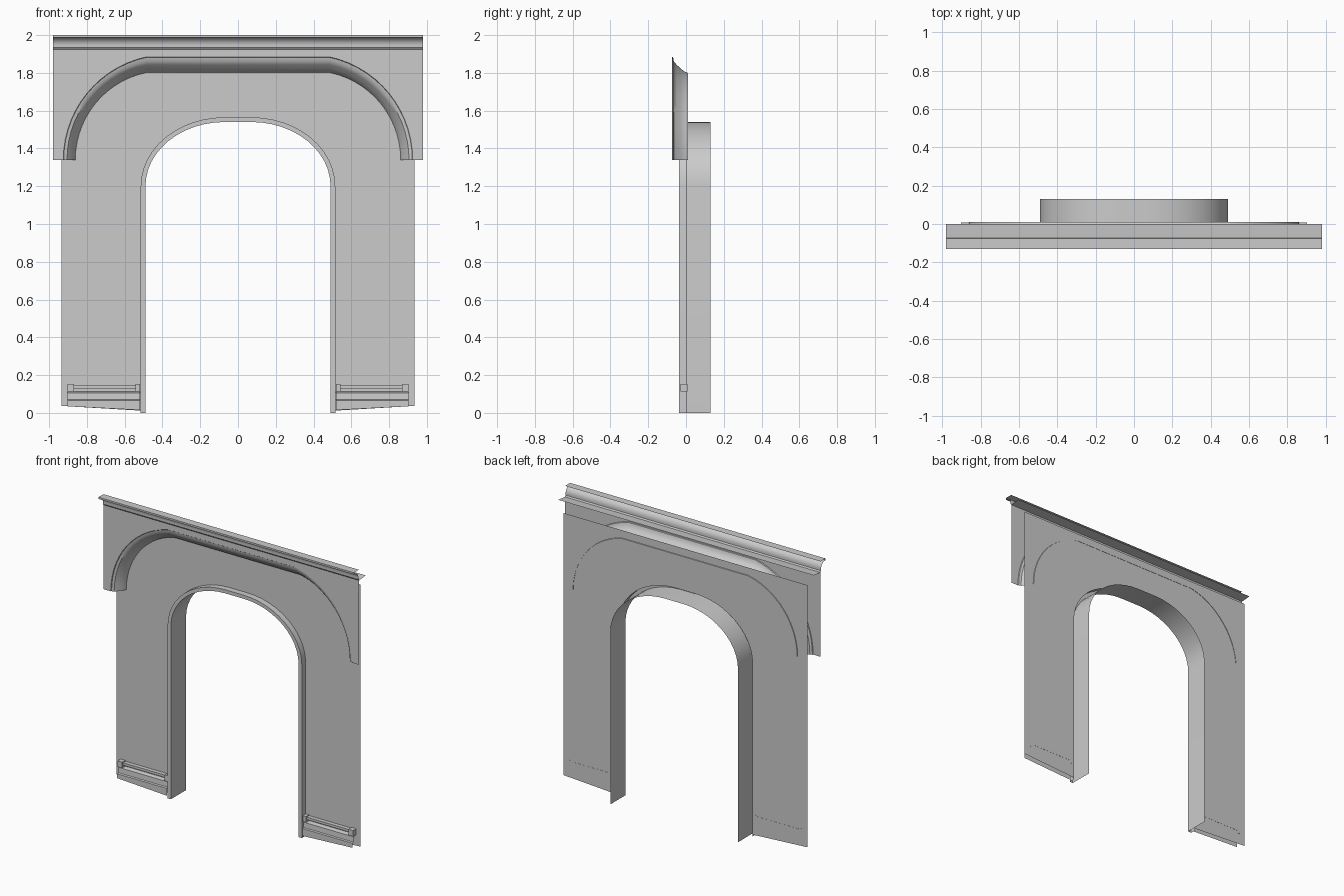
import bpy, bmesh, math

if "Cube" in bpy.data.objects:
    bpy.data.objects.remove(bpy.data.objects["Cube"])


def make(name, verts, faces, smooth=False):
    me = bpy.data.meshes.new(name)
    me.from_pydata(verts, [], faces)
    ob = bpy.data.objects.new(name, me)
    bpy.context.collection.objects.link(ob)
    bm = bmesh.new()
    bm.from_mesh(me)
    bmesh.ops.recalc_face_normals(bm, faces=bm.faces)
    bm.to_mesh(me)
    bm.free()
    if smooth:
        bpy.context.view_layer.objects.active = ob
        ob.select_set(True)
        bpy.ops.object.shade_smooth_by_angle(angle=math.radians(35))
        ob.select_set(False)
    return ob


def loft(name, rows, smooth=True):
    """Open sheet through rows of equal length."""
    n = len(rows[0])
    verts = [p for r in rows for p in r]
    faces = [(i * n + j, i * n + j + 1, (i + 1) * n + j + 1, (i + 1) * n + j)
             for i in range(len(rows) - 1) for j in range(n - 1)]
    return make(name, verts, faces, smooth)


def sheet(name, outline, y):
    return make(name, [(x, y, z) for x, z in outline], [tuple(range(len(outline)))])


def box(name, x0, x1, y0, y1, z0, z1):
    v = [(x, y, z) for x in (x0, x1) for y in (y0, y1) for z in (z0, z1)]
    f = [(0, 1, 3, 2), (4, 6, 7, 5), (0, 4, 5, 1), (2, 3, 7, 6), (0, 2, 6, 4), (1, 5, 7, 3)]
    return make(name, v, f)


def mirrored(half):
    return half + [(-x, z) for x, z in reversed(half)]


def door_path(w, top, foot, n=12):
    """Doorway outline: straight jambs, elliptical shoulders, short flat top."""
    flat, spring = 0.07, 1.2
    half = [(w, foot)]
    for i in range(n + 1):
        a = math.pi / 2 * i / n
        half.append((flat + (w - flat) * math.cos(a), spring + (top - spring) * math.sin(a)))
    return mirrored(half)


def hood_path(w, flat, top, n=14):
    """Wide arch: circular shoulders meeting a long flat top at a slight kink."""
    base = 1.34
    dx, dz = w - flat, top - base
    r = (dx * dx + dz * dz) / (2 * dx)
    end = math.asin(dz / r)
    half = [(w - r + r * math.cos(end * i / n), base + r * math.sin(end * i / n))
            for i in range(n + 1)]
    return mirrored(half)


WALL_Y, PANEL_Y = 0.006, -0.073

# Main wall with doorway
opening = door_path(0.515, 1.565, 0.012)
sheet("wall", [(0.935, 0.037)] + opening + [(-0.935, 0.037), (-0.935, 1.855), (0.935, 1.855)], WALL_Y)

# Door casing and deep reveal
inner, outer = door_path(0.49, 1.54, 0.0), door_path(0.515, 1.565, 0.0)
loft("door_casing_reveal", [
    [(x, WALL_Y, z) for x, z in outer],
    [(x, -0.036, z) for x, z in outer],
    [(x, -0.036, z) for x, z in inner],
    [(x, WALL_Y, z) for x, z in inner],
    [(x, 0.13, z) for x, z in inner]])

# Upper front panel
hood = hood_path(0.925, 0.485, 1.885)
sheet("upper_panel", [(0.98, 1.34)] + hood + [(-0.98, 1.34), (-0.98, 1.925), (0.98, 1.925)], PANEL_Y)

# Curved moulding from the panel back to the wall
hood_in = hood_path(0.86, 0.485, 1.80)
profile = [(0, PANEL_Y), (0.04, -0.068), (0.3, -0.064), (0.5, -0.049),
           (0.7, -0.03), (0.9, -0.011), (1, 0.01)]
loft("arch_moulding", [
    [(a[0] + (b[0] - a[0]) * t, y, a[1] + (b[1] - a[1]) * t) for a, b in zip(hood, hood_in)]
    for t, y in profile])

# Cornice
cove = [(-0.12 + 0.04 * math.sin(a), 1.945 + 0.043 * math.cos(a))
        for a in [math.pi / 2 * i / 8 for i in range(9)]]
prof = [(-0.075, 2.0), (-0.13, 2.0), (-0.13, 1.988)] + cove + \
       [(-0.08, 1.934), (PANEL_Y, 1.925), (0.0, 1.932)]
loft("cornice", [[(-0.98, y, z), (0.98, y, z)] for y, z in prof])

# Skirting on both legs, with rail and end blocks
for side, s in (("left", -1), ("right", 1)):
    rows = [[(s * 0.52, y, zi), (s * 0.903, y, zo)] for y, zi, zo in (
        (WALL_Y, 0.112, 0.112), (-0.022, 0.106, 0.106), (-0.024, 0.07, 0.07),
        (-0.034, 0.066, 0.066), (-0.034, 0.015, 0.035))]
    loft(side + "_skirting", rows, False)
    for part, a, b, y0, z0, z1 in (("outer_block", 0.868, 0.903, -0.03, 0.112, 0.153),
                                   ("inner_block", 0.518, 0.542, -0.03, 0.112, 0.153),
                                   ("rail", 0.542, 0.868, -0.022, 0.13, 0.147)):
        x0, x1 = sorted((s * a, s * b))
        box(side + "_" + part, x0, x1, y0, WALL_Y + 0.001, z0, z1)
